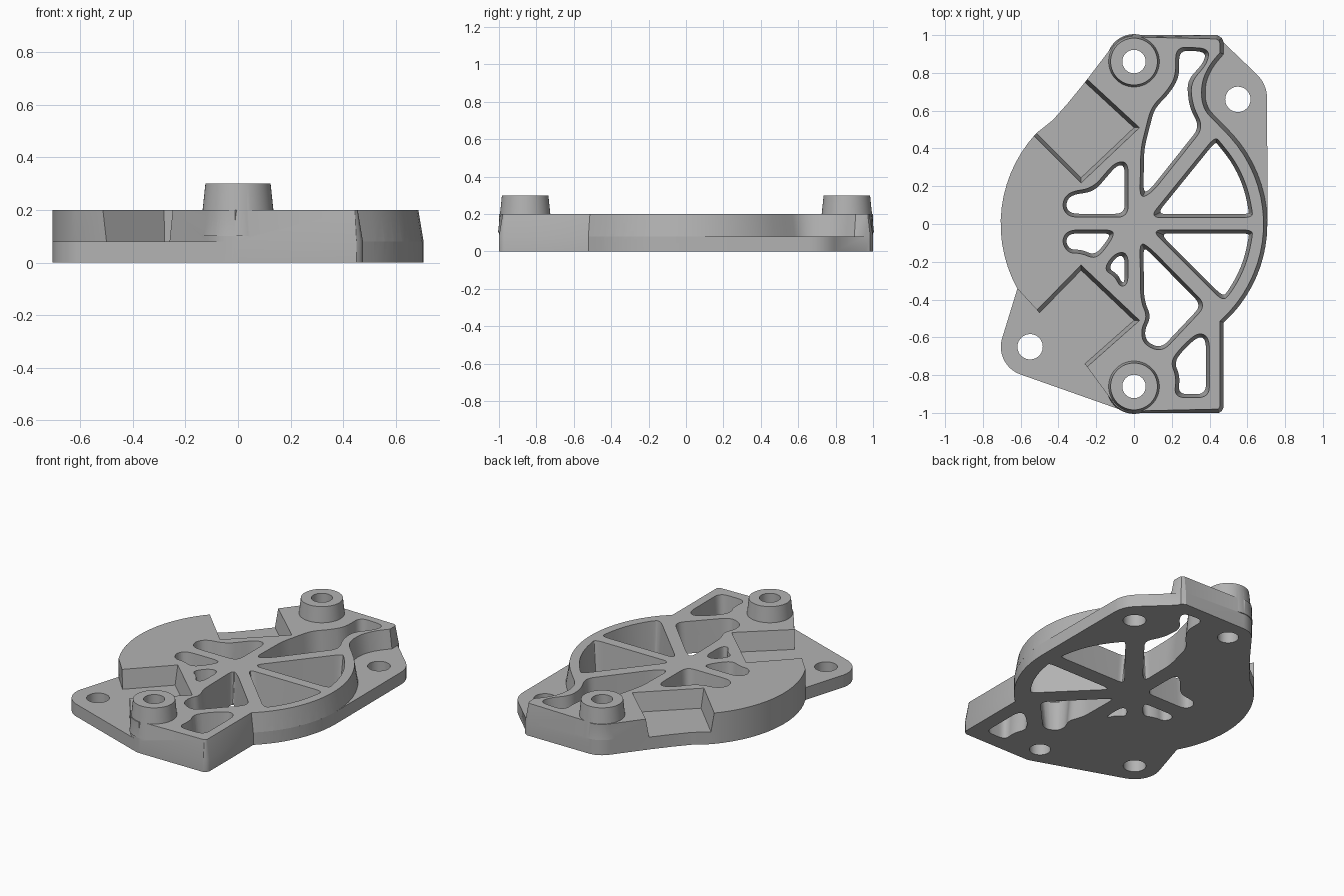
import bpy
import bmesh
from math import cos, sin, radians, hypot
from mathutils import Vector

default = bpy.data.objects.get("Cube")
if default:
    bpy.data.objects.remove(default, do_unlink=True)

FLOOR, TOP, BOSS_TOP = 0.08, 0.2, 0.3
RIM, DRAFT = 0.706, 0.02
BOSS_Y = 0.86

grey = bpy.data.materials.new("light grey metal")
grey.use_nodes = True
grey.diffuse_color = (0.45, 0.45, 0.45, 1)
grey.node_tree.nodes["Principled BSDF"].inputs["Base Color"].default_value = grey.diffuse_color


def arc(cx, cy, radius, start, end, step=5):
    count = max(2, round(abs(end - start) / step))
    angles = [radians(start + (end - start) * i / count) for i in range(count + 1)]
    return [(cx + radius * cos(a), cy + radius * sin(a)) for a in angles]


def circle(cx, cy, radius):
    return arc(cx, cy, radius, 0, 360)[:-1]


def counter_clockwise(points):
    pairs = zip(points, points[1:] + points[:1])
    area = sum(a[0] * b[1] - b[0] * a[1] for a, b in pairs)
    return list(points) if area > 0 else list(reversed(points))


def rounded(points, cut, closed=True, segments=6):
    """Replace each corner by a small quadratic curve."""
    result = []
    last = len(points) - 1
    for i, point in enumerate(points):
        if not closed and i in (0, last):
            result.append(point)
            continue
        p = Vector(point)
        ends = []
        for other in (points[i - 1], points[(i + 1) % len(points)]):
            way = Vector(other) - p
            ends.append(p + way.normalized() * min(cut, way.length * 0.49))
        for k in range(segments + 1):
            t = k / segments
            q = ends[0] * (1 - t) ** 2 + p * 2 * t * (1 - t) + ends[1] * t * t
            result.append((q.x, q.y))
    return result


def inset(points, rule):
    """Move each edge of a counter-clockwise loop inward by rule(midpoint)."""
    edges = []
    for a, b in zip(points, points[1:] + points[:1]):
        a, b = Vector(a), Vector(b)
        way = (b - a).normalized()
        edges.append((Vector((-way.y, way.x)), rule((a + b) / 2)))
    result = []
    for i, point in enumerate(points):
        (n, d), (m, e) = edges[i - 1], edges[i]
        cross = n.x * m.y - n.y * m.x
        if abs(cross) < 0.3:
            shift = (n * d + m * e) / 2
        else:
            shift = Vector((d * m.y - e * n.y, e * n.x - d * m.x)) / cross
        result.append((point[0] + shift.x, point[1] + shift.y))
    return result


def loft(bm, lower, upper, z0, z1):
    bottom = [bm.verts.new((x, y, z0)) for x, y in lower]
    top = [bm.verts.new((x, y, z1)) for x, y in upper]
    bm.faces.new(bottom[::-1])
    bm.faces.new(top)
    for i in range(len(bottom)):
        j = (i + 1) % len(bottom)
        bm.faces.new((bottom[i], bottom[j], top[j], top[i]))


def finish(bm, name):
    mesh = bpy.data.meshes.new(name)
    bm.to_mesh(mesh)
    bm.free()
    mesh.materials.append(grey)
    obj = bpy.data.objects.new(name, mesh)
    bpy.context.collection.objects.link(obj)
    return obj


def combine(target, tool, operation):
    modifier = target.modifiers.new(operation.lower(), "BOOLEAN")
    modifier.operation = operation
    modifier.solver = "EXACT"
    modifier.object = tool
    bpy.context.view_layer.objects.active = target
    bpy.ops.object.modifier_apply(modifier=modifier.name)
    bpy.data.objects.remove(tool, do_unlink=True)


# Outline pieces shared by the thin plate and the raised body
left_rim = arc(0, 0, RIM, 209, 137)
rear_boss_edge = arc(0, BOSS_Y, 0.14, 145, 90)
rear_corner = [(0.44, 1), (0.465, 0.985), (0.475, 0.96)]
front_corner = [(0.475, -0.97), (0.465, -0.99), (0.45, -1)]

# Thin plate with the two mounting flanges
plate_outline = counter_clockwise(
    left_rim + [(-0.43, 0.55), (-0.35, 0.64), (-0.26, 0.75)] + rear_boss_edge + rear_corner
    + rounded([(0.475, 0.96), (0.705, 0.74), (RIM, 0)], 0.08, closed=False)[1:]
    + arc(0, 0, RIM, -5, -47.7) + front_corner + arc(0, -BOSS_Y, 0.14, 270, 250)
    + arc(-0.55, -0.65, 0.155, 250, 165))
bm = bmesh.new()
loft(bm, plate_outline, plate_outline, 0, FLOOR)
cover = finish(bm, "housing_cover")

# Raised body: drafted walls, square recess at the rear, cut-away at the front
neck = rounded([(0.475, 0.9), (0.415, 0.83), (0.375, 0.74), (0.38, 0.62), (0.46, 0.54)],
               0.06, closed=False)
body_outline = counter_clockwise(
    left_rim + [(-0.28, 0.245), (0, 0.51), (-0.26, 0.75)] + rear_boss_edge + rear_corner
    + neck + arc(0, 0, RIM, 42, -47.7) + front_corner + arc(0, -BOSS_Y, 0.14, 270, 210)
    + [(-0.26, -0.74), (0, -0.51), (-0.28, -0.245), (-0.5, -0.47)])


def wall_draft(mid):
    return 0 if mid.x < 0 and hypot(mid.x, mid.y) > 0.65 else DRAFT


bm = bmesh.new()
loft(bm, body_outline, inset(body_outline, wall_draft), FLOOR, TOP)
combine(cover, finish(bm, "raised_body"), "UNION")

# Tapered bosses
bm = bmesh.new()
for side in (-1, 1):
    y = side * BOSS_Y
    loft(bm, circle(0, y, 0.145), circle(0, y, 0.124), FLOOR + 0.02, BOSS_TOP)
combine(cover, finish(bm, "bosses"), "UNION")

# Lightening windows between the ribs
rear_long = [(0.03, 0.13), (0.1, 0.17), (0.37, 0.51), (0.31, 0.63), (0.3, 0.75), (0.39, 0.85),
             (0.4, 0.93), (0.22, 0.94), (0.22, 0.78), (0.17, 0.7), (0.09, 0.62),
             (0.06, 0.5), (0.035, 0.4)]
right_rear = [(0.08, 0.033), (0.43, 0.465)] + arc(0, 0, 0.63, 43, 7, 9) + [(0.63, 0.033)]
right_front = [(0.09, -0.03), (0.63, -0.03)] + arc(0, 0, 0.63, -7, -36, 9) + [(0.47, -0.41)]
front_middle = [(0.03, -0.09), (0.09, -0.13), (0.385, -0.43), (0.15, -0.68), (0.05, -0.64),
                (0.035, -0.56), (0.07, -0.49), (0.035, -0.41)]
front_corner_window = [(0.34, -0.57), (0.4, -0.6), (0.4, -0.92), (0.21, -0.92),
                       (0.225, -0.81), (0.19, -0.73), (0.25, -0.65)]
left_rear = [(-0.03, 0.33), (-0.1, 0.33), (-0.22, 0.19), (-0.35, 0.17), (-0.385, 0.1),
             (-0.35, 0.035), (-0.03, 0.035)]
left_front = [(-0.35, -0.03), (-0.1, -0.03), (-0.12, -0.09), (-0.2, -0.19), (-0.28, -0.155),
              (-0.35, -0.155), (-0.385, -0.09)]
small_front = [(-0.03, -0.15), (-0.1, -0.15), (-0.165, -0.24), (-0.1, -0.28),
               (-0.075, -0.335), (-0.03, -0.32)]
windows = (rear_long, right_rear, right_front, front_middle, front_corner_window,
           left_rear, left_front, small_front)

bm = bmesh.new()
for window in windows:
    opening = counter_clockwise(window)
    foot = inset(opening, lambda mid: DRAFT)
    loft(bm, rounded(foot, 0.05), rounded(opening, 0.06), -0.01, TOP + 0.01)

# Screw holes through bosses and flanges
for x, y, radius in ((0, BOSS_Y, 0.062), (0, -BOSS_Y, 0.062),
                     (0.55, 0.66, 0.067), (-0.55, -0.65, 0.067)):
    ring = circle(x, y, radius)
    loft(bm, ring, ring, -0.05, BOSS_TOP + 0.05)
combine(cover, finish(bm, "openings"), "DIFFERENCE")

bpy.ops.object.select_all(action="DESELECT")
cover.select_set(True)
bpy.context.view_layer.objects.active = cover
bpy.ops.object.shade_smooth_by_angle(angle=radians(30))
